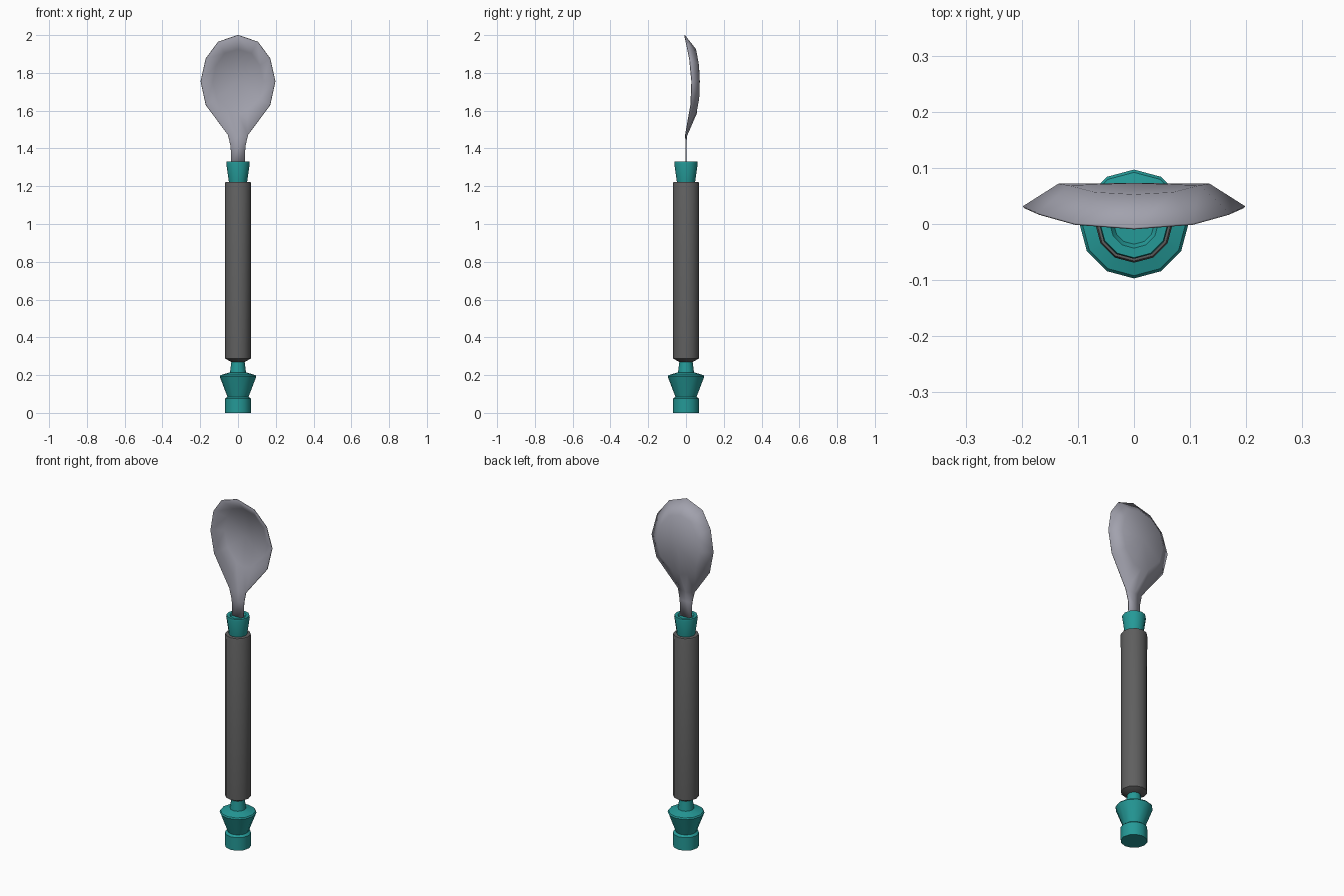
import bpy, bmesh, math

if "Cube" in bpy.data.objects:
    bpy.data.objects.remove(bpy.data.objects["Cube"])


def material(name, rgb):
    m = bpy.data.materials.new(name)
    m.diffuse_color = (*rgb, 1)
    m.use_nodes = True
    m.node_tree.nodes["Principled BSDF"].inputs["Base Color"].default_value = m.diffuse_color
    return m


TEAL = material("teal plastic", (0.018, 0.32, 0.31))
DARK = material("dark grey grip", (0.115, 0.115, 0.115))
STEEL = material("grey metal", (0.36, 0.36, 0.42))


def finish(bm, name, mat, angle):
    bmesh.ops.recalc_face_normals(bm, faces=bm.faces)
    me = bpy.data.meshes.new(name)
    bm.to_mesh(me)
    bm.free()
    me.materials.append(mat)
    ob = bpy.data.objects.new(name, me)
    bpy.context.collection.objects.link(ob)
    bpy.ops.object.select_all(action='DESELECT')
    ob.select_set(True)
    bpy.context.view_layer.objects.active = ob
    bpy.ops.object.shade_smooth_by_angle(angle=math.radians(angle))
    return ob


def lathe(name, profile, mat, n=12):
    """Turn a (radius, z) profile around z, with capped ends."""
    bm = bmesh.new()
    rings = [[bm.verts.new((r * math.cos(2 * math.pi * i / n),
                            r * math.sin(2 * math.pi * i / n), z))
              for i in range(n)] for r, z in profile]
    for a, b in zip(rings, rings[1:]):
        for i in range(n):
            j = (i + 1) % n
            bm.faces.new((a[i], a[j], b[j], b[i]))
    bm.faces.new(rings[0])
    bm.faces.new(rings[-1])
    return finish(bm, name, mat, 35)


# Handle parts
lathe("end_knob", [(.069, 0), (.069, .075), (.056, .085), (.097, .193),
                   (.092, .200), (.042, .215), (.033, .29)], TEAL)
lathe("grip", [(.033, .268), (.068, .288), (.069, 1.215), (.066, 1.222),
               (.045, 1.224)], DARK)
lathe("collar", [(.047, 1.21), (.05, 1.235), (.062, 1.32), (.06, 1.33),
                 (.043, 1.33), (.036, 1.318)], TEAL)

# Spoon bowl: rim ring, deep inner ring, centre point (right half, top to bottom)
rim = [(0, 2.0, -.008), (.105, 1.964, .0), (.17, 1.876, .018), (.197, 1.755, .03),
       (.17, 1.63, .025), (.053, 1.472, -.003), (0, 1.465, .003)]
deep = [(0, 1.925, .051), (.07, 1.905, .055), (.116, 1.84, .067), (.134, 1.755, .07),
        (.112, 1.665, .068), (.05, 1.60, .056), (0, 1.585, .055)]


def ring(bm, half):
    pts = half + [(-x, z, y) for x, z, y in half[-2:0:-1]]
    return [bm.verts.new((x, y, z)) for x, z, y in pts]


bm = bmesh.new()
outer, inner = ring(bm, rim), ring(bm, deep)
centre = bm.verts.new((0, .071, 1.755))
n = len(outer)
for i in range(n):
    j = (i + 1) % n
    bm.faces.new((outer[i], outer[j], inner[j], inner[i]))
    bm.faces.new((inner[i], inner[j], centre))

# Flat neck running down into the collar
row = outer[5:8]
for w, z in [(.039, 1.41), (.035, 1.30)]:
    new = [bm.verts.new((x, 0, z)) for x in (w, 0, -w)]
    for k in (0, 1):
        bm.faces.new((row[k], row[k + 1], new[k + 1], new[k]))
    row = new
bowl = finish(bm, "spoon_bowl", STEEL, 60)
mod = bowl.modifiers.new("thickness", 'SOLIDIFY')
mod.thickness = 0.004
mod.offset = 0
